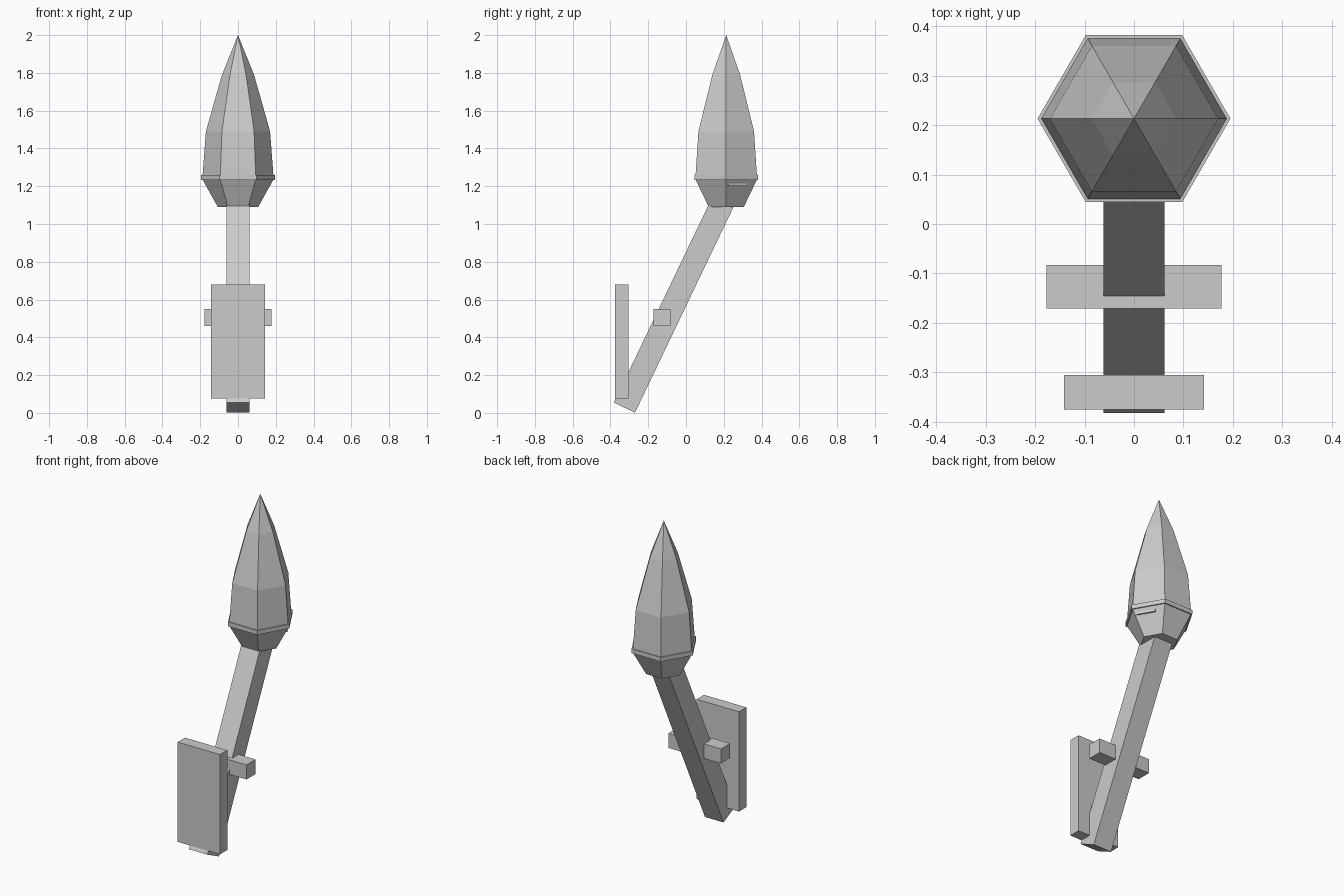
import bpy, bmesh, math
from mathutils import Matrix, Vector

cube = bpy.data.objects.get("Cube")
if cube:
    bpy.data.objects.remove(cube, do_unlink=True)

grey = bpy.data.materials.new("plain grey")
grey.use_nodes = True
colour = (0.6, 0.6, 0.6, 1)
grey.diffuse_color = colour
grey.node_tree.nodes["Principled BSDF"].inputs["Base Color"].default_value = colour

HEAD_Y = 0.213  # axis of the torch head


def finish(name, bm):
    bmesh.ops.recalc_face_normals(bm, faces=bm.faces)
    mesh = bpy.data.meshes.new(name)
    bm.to_mesh(mesh)
    bm.free()
    mesh.materials.append(grey)
    obj = bpy.data.objects.new(name, mesh)
    bpy.context.collection.objects.link(obj)
    return obj


def box(name, centre, size, rotation=Matrix()):
    bm = bmesh.new()
    matrix = Matrix.Translation(centre) @ rotation @ Matrix.Diagonal((*size, 1))
    bmesh.ops.create_cube(bm, size=1, matrix=matrix)
    return finish(name, bm)


def hexagonal(name, profile):
    """Six-sided solid through (radius, height) rings; radius 0 is a point."""
    bm = bmesh.new()
    rings = []
    for r, z in profile:
        count = 6 if r else 1
        rings.append([bm.verts.new((r * math.cos(i * math.tau / 6),
                                    HEAD_Y + r * math.sin(i * math.tau / 6), z))
                      for i in range(count)])
    for low, high in zip(rings, rings[1:]):
        for i in range(6):
            j = (i + 1) % 6
            top = [high[j], high[i]] if len(high) > 1 else [high[0]]
            bm.faces.new([low[i], low[j]] + top)
    for ring in (rings[0], rings[-1]):
        if len(ring) > 1:
            bm.faces.new(ring)
    return finish(name, bm)


# Torch head: tapered cup with a narrow rim, and the faceted flame
hexagonal("cup", [(0.107, 1.09), (0.187, 1.234), (0.195, 1.234), (0.195, 1.26)])
hexagonal("flame", [(0.188, 1.25), (0.17, 1.49), (0.085, 1.79), (0, 2.0)])

# Leaning square shaft
lean = Matrix.Rotation(math.radians(-25.6), 4, 'X')
length = 1.22
foot = Vector((0, -0.326, 0.028))
box("shaft", foot + lean @ Vector((0, 0, length / 2)), (0.124, 0.124, length), lean)

# Wall plate and the cross bar that holds the shaft
box("wall_plate", (0, -0.34, 0.378), (0.284, 0.07, 0.605))
box("cross_bar", (0, -0.127, 0.505), (0.354, 0.088, 0.088))

# Small sliver on one side of the cup
turn = Matrix.Rotation(math.radians(30), 4, 'Z')
box("cup_sliver", Vector((0, HEAD_Y, 1.208)) + turn @ Vector((0.151, -0.02, 0)),
    (0.009, 0.11, 0.014), turn)
